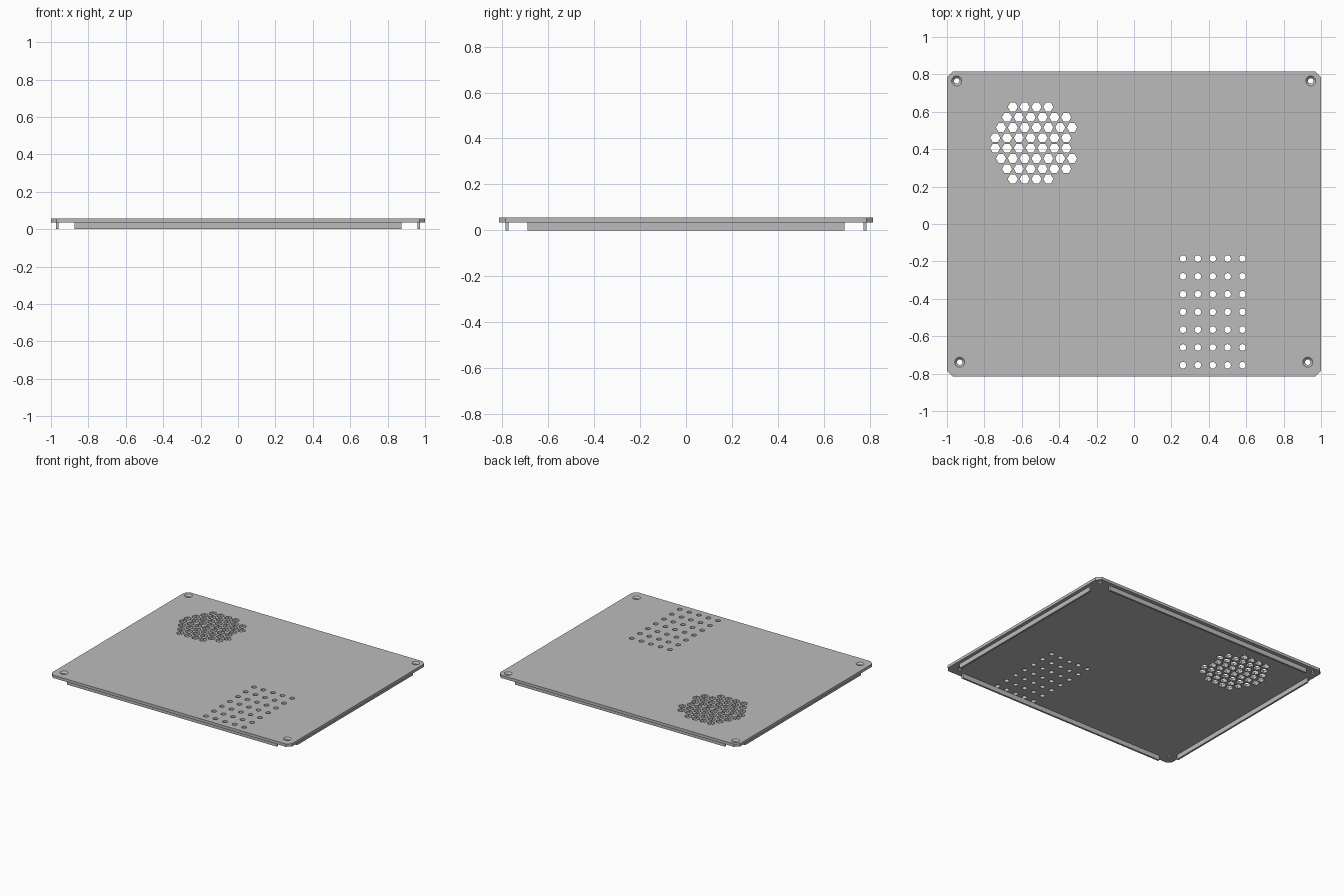
import bpy, bmesh, math
from mathutils import Vector

if "Cube" in bpy.data.objects:
    bpy.data.objects.remove(bpy.data.objects["Cube"], do_unlink=True)

HALF_X, HALF_Y = 1.0, 0.815
TOP, UNDER = 0.056, 0.035
CHAMFER = 0.03

grey = bpy.data.materials.new("plain grey")
grey.use_nodes = True
colour = (0.5, 0.5, 0.5, 1)
grey.diffuse_color = colour
grey.node_tree.nodes["Principled BSDF"].inputs["Base Color"].default_value = colour


def make_object(name, bm):
    bmesh.ops.recalc_face_normals(bm, faces=bm.faces)
    mesh = bpy.data.meshes.new(name)
    bm.to_mesh(mesh)
    bm.free()
    mesh.materials.append(grey)
    obj = bpy.data.objects.new(name, mesh)
    bpy.context.collection.objects.link(obj)
    return obj


def box(bm, low, high):
    low, high = Vector(low), Vector(high)
    verts = bmesh.ops.create_cube(bm, size=1)["verts"]
    for v in verts:
        v.co = (low + high) / 2 + v.co * (high - low)


def plug(bm, x, y, sides, profile):
    """Closed turned solid at (x, y) through a list of (height, radius)."""
    rings = []
    for z, r in profile:
        rings.append([bm.verts.new((x + r * math.cos(math.tau * i / sides),
                                    y + r * math.sin(math.tau * i / sides), z))
                      for i in range(sides)])
    bm.faces.new(rings[0][::-1])
    bm.faces.new(rings[-1])
    for a, b in zip(rings, rings[1:]):
        for i in range(sides):
            j = (i + 1) % sides
            bm.faces.new((a[i], a[j], b[j], b[i]))


# Flat cover plate with chamfered corners
bm = bmesh.new()
box(bm, (-HALF_X, -HALF_Y, UNDER), (HALF_X, HALF_Y, TOP))
corners = [e for e in bm.edges
           if abs(e.verts[0].co.z - e.verts[1].co.z) > 0.01]
bmesh.ops.bevel(bm, geom=corners, offset=CHAMFER, segments=1, affect='EDGES')
plate = make_object("cover_plate", bm)

# Cutters for all openings
bm = bmesh.new()
low, high = UNDER - 0.02, TOP + 0.02

# Honeycomb vent: (holes per row, first x), mirrored about its middle
pitch, row_gap, mid_y = 0.0633, 0.0551, 0.433
upper_rows = [(7, -0.742), (7, -0.711), (6, -0.679), (4, -0.648)]
for n, (count, start) in enumerate(upper_rows):
    for side in (1, -1):
        for i in range(count):
            plug(bm, start + i * pitch, mid_y + side * (n + 0.5) * row_gap,
                 6, [(low, 0.027), (high, 0.027)])

# Grid of small round holes
for i in range(5):
    for j in range(7):
        plug(bm, 0.262 + i * 0.0795, -0.185 - j * 0.095,
             16, [(low, 0.0175), (high, 0.0175)])

# Countersunk screw holes
for x, y in [(-0.948, 0.765), (0.945, 0.765), (-0.932, -0.739), (0.929, -0.739)]:
    plug(bm, x, y, 24, [(low, 0.0145), (TOP - 0.0125, 0.0145), (TOP + 0.004, 0.031)])

cutter = make_object("hole_cutter", bm)
cutter.hide_render = True
cut = plate.modifiers.new("holes", 'BOOLEAN')
cut.operation = 'DIFFERENCE'
cut.solver = 'EXACT'
cut.object = cutter

# Bake the openings and drop the cutter
depsgraph = bpy.context.evaluated_depsgraph_get()
baked = bpy.data.meshes.new_from_object(plate.evaluated_get(depsgraph))
plate.modifiers.clear()
plate.data = baked
bpy.data.objects.remove(cutter, do_unlink=True)

# Locating ribs under the four edges
for side, front_name, side_name in ((-1, "front_rib", "right_rib"),
                                    (1, "back_rib", "left_rib")):
    bm = bmesh.new()
    y = side * 0.78
    box(bm, (-0.875, y - 0.007, 0), (0.875, y + 0.007, UNDER))
    make_object(front_name, bm)
    bm = bmesh.new()
    x = side * 0.967
    box(bm, (x - 0.007, -0.69, 0), (x + 0.007, 0.69, UNDER))
    make_object(side_name, bm)
